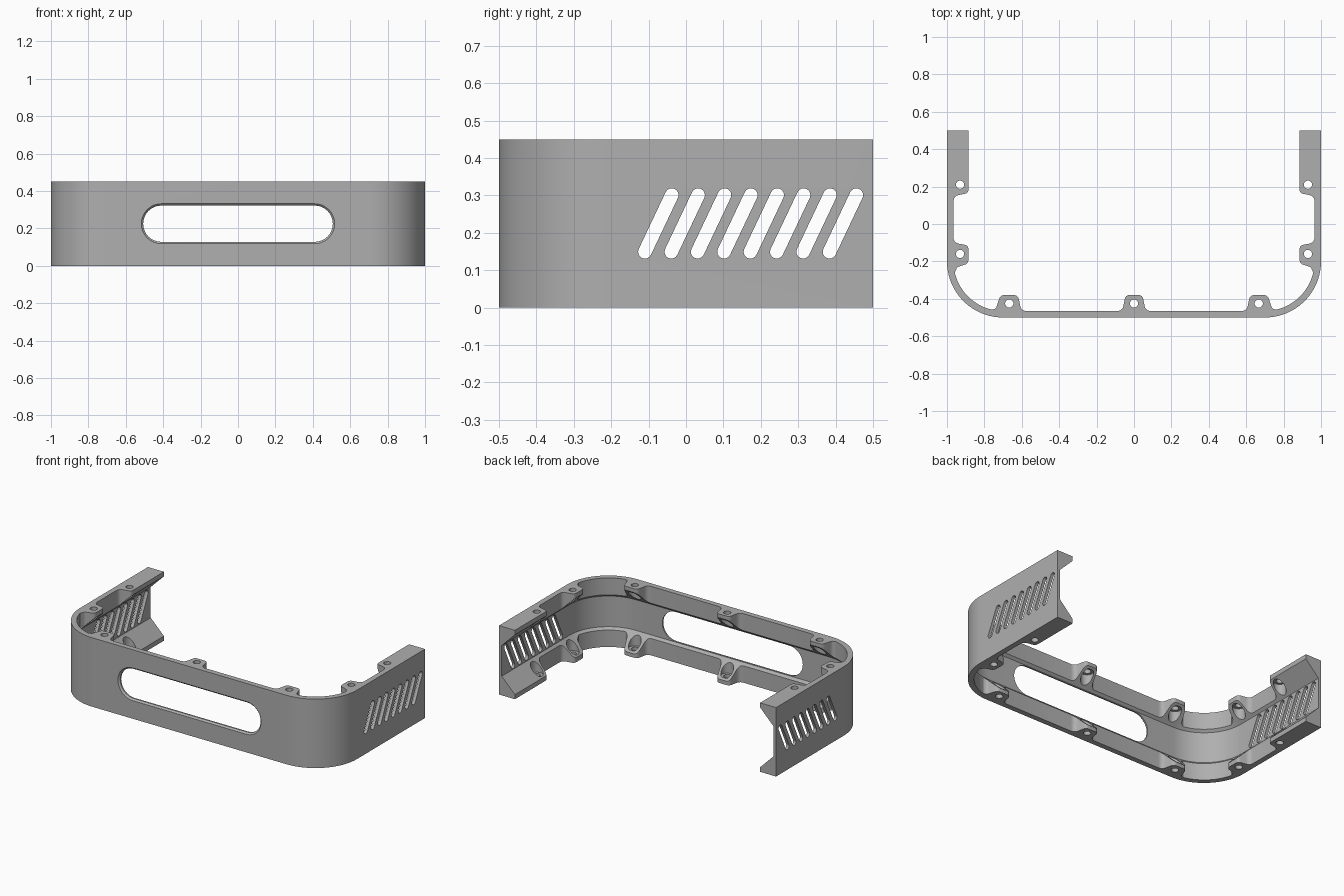
import bpy, bmesh, math
from mathutils import Vector

if "Cube" in bpy.data.objects:
    bpy.data.objects.remove(bpy.data.objects["Cube"])

H = 0.45          # height of the shell
RIM = 0.035       # rim thickness
MID = 0.02        # wall thickness between the rims
TAB = 0.115       # reach of the screw tabs

grey = bpy.data.materials.new("mid_grey")
grey.diffuse_color = (0.43, 0.43, 0.43, 1)
grey.use_nodes = True
grey.node_tree.nodes["Principled BSDF"].inputs["Base Color"].default_value = grey.diffuse_color


def loft(bm, rings):
    """Closed solid through rings with equal point counts."""
    vs = [[bm.verts.new(p) for p in ring] for ring in rings]
    n = len(rings[0])
    for a, b in zip(vs, vs[1:]):
        for i in range(n):
            j = (i + 1) % n
            bm.faces.new((a[i], a[j], b[j], b[i]))
    bm.faces.new(vs[0][::-1])
    bm.faces.new(vs[-1])


def make(name, solids):
    bm = bmesh.new()
    for rings in solids:
        loft(bm, rings)
    bmesh.ops.recalc_face_normals(bm, faces=bm.faces[:])
    me = bpy.data.meshes.new(name)
    bm.to_mesh(me)
    bm.free()
    ob = bpy.data.objects.new(name, me)
    bpy.context.collection.objects.link(ob)
    return ob


def arc(cx, cy, r, a0, a1, n):
    return [(cx + r * math.cos(math.radians(a0 + (a1 - a0) * i / n)),
             cy + r * math.sin(math.radians(a0 + (a1 - a0) * i / n))) for i in range(n + 1)]


def rounded(path, steps=5):
    """Round each (x, y, radius) corner of an open path."""
    out = []
    for i, (x, y, r) in enumerate(path):
        p = Vector((x, y))
        if r == 0:
            out.append((x, y))
            continue
        a = Vector(path[i - 1][:2]) - p
        b = Vector(path[i + 1][:2]) - p
        half = a.angle(b) / 2
        t = min(r / math.tan(half), a.length * 0.48, b.length * 0.48)
        a, b = p + a.normalized() * t, p + b.normalized() * t
        for k in range(steps + 1):
            s = k / steps
            q = a * (1 - s) ** 2 + p * 2 * s * (1 - s) + b * s * s
            out.append((q.x, q.y))
    return out


def mirrored(half):
    """Complete an outline whose first and last points lie on x = 0."""
    return half + [(-x, y) for x, y in half[-2:0:-1]]


# Footprint: thin U with screw tabs on its inside
inner = [(0, -0.38, 0), (0.045, -0.38, 0.03), (0.062, -0.465, 0.035),
         (0.603, -0.465, 0.035), (0.62, -0.38, 0.03), (0.715, -0.38, 0.03),
         (0.738, -0.452, 0.03)]
inner += [(x, y, 0) for x, y in arc(0.7, -0.2, 0.265, -77, -13, 14)]
inner += [(0.945, -0.23, 0.02), (0.885, -0.212, 0.03), (0.885, -0.115, 0.025),
          (0.965, -0.10, 0.035), (0.965, 0.15, 0.035), (0.885, 0.165, 0.025), (0.885, 0.5, 0)]
outer = [(1, 0.5)] + arc(0.7, -0.2, 0.3, 0, -90, 24) + [(0, -0.5)]
outline = mirrored(rounded(inner) + outer)
shell = make("shell", [[[(x, y, z) for x, y in outline] for z in (0, H)]])


# Cavity with sloped top and bottom, which bevels the tabs and thins the wall
def cavity_ring(off, z):
    half = [(0, 0.7), (1 - off, 0.7)] + arc(0.7, -0.2, 0.3 - off, 0, -90, 24) + [(0, -0.5 + off)]
    return [(x, y, z) for x, y in mirrored(half)]


low = 0.03 + TAB
cavity = make("cavity_cutter", [[cavity_ring(0.13, low - 0.13), cavity_ring(MID, low - MID),
                                 cavity_ring(MID, H - low + MID), cavity_ring(0.13, H - low + 0.13)]])

# Screw holes with wider counterbores behind the tab faces
holes = [(0, -0.425)] + [(s * x, y) for s in (1, -1)
                         for x, y in ((0.667, -0.425), (0.93, -0.16), (0.93, 0.21))]
profile = [(-0.1, 0.022), (0.035, 0.022), (0.036, 0.038), (H - 0.036, 0.038),
           (H - 0.035, 0.022), (H + 0.1, 0.022)]
# counterbores stop short of the thin wall
screws = make("screw_cutter", [[[(x, y, z) for x, y in arc(hx, hy, r, 0, 345, 23)]
                                for z, r in profile] for hx, hy in holes])


# Front window with a fine bevel
def stadium(half_len, r, y):
    pts = arc(half_len, 0.225, r, -90, 90, 16) + arc(-half_len, 0.225, r, 90, 270, 16)
    return [(x, y, z) for x, z in pts]


window = make("window_cutter", [[stadium(0.41, 0.117, -0.51), stadium(0.41, 0.097, -0.49),
                                 stadium(0.41, 0.097, -0.42)]])

# Slanted vent slots on both sides
tilt = math.degrees(math.atan2(0.152, 0.072))
slots = []
for s in (1, -1):
    for i in range(8):
        y = -0.11 + 0.0705 * i
        pts = (arc(y, 0.149, 0.018, tilt + 90, tilt + 270, 8)
               + arc(y + 0.072, 0.301, 0.018, tilt - 90, tilt + 90, 8))
        slots.append([[(s * x, a, b) for a, b in pts] for x in (0.93, 1.05)])
vents = make("vent_cutter", slots)

# Cut the shell and keep only the result
cutters = [cavity, screws, window, vents]
for c in cutters:
    c.hide_render = True
    m = shell.modifiers.new(c.name, 'BOOLEAN')
    m.operation, m.solver, m.object = 'DIFFERENCE', 'EXACT', c
bpy.context.view_layer.update()
result = bpy.data.meshes.new_from_object(shell.evaluated_get(bpy.context.evaluated_depsgraph_get()))
shell.modifiers.clear()
shell.data = result
for c in cutters:
    bpy.data.objects.remove(c)
result.materials.clear()
result.materials.append(grey)
bpy.context.view_layer.objects.active = shell
shell.select_set(True)
bpy.ops.object.shade_smooth_by_angle(angle=math.radians(30))
